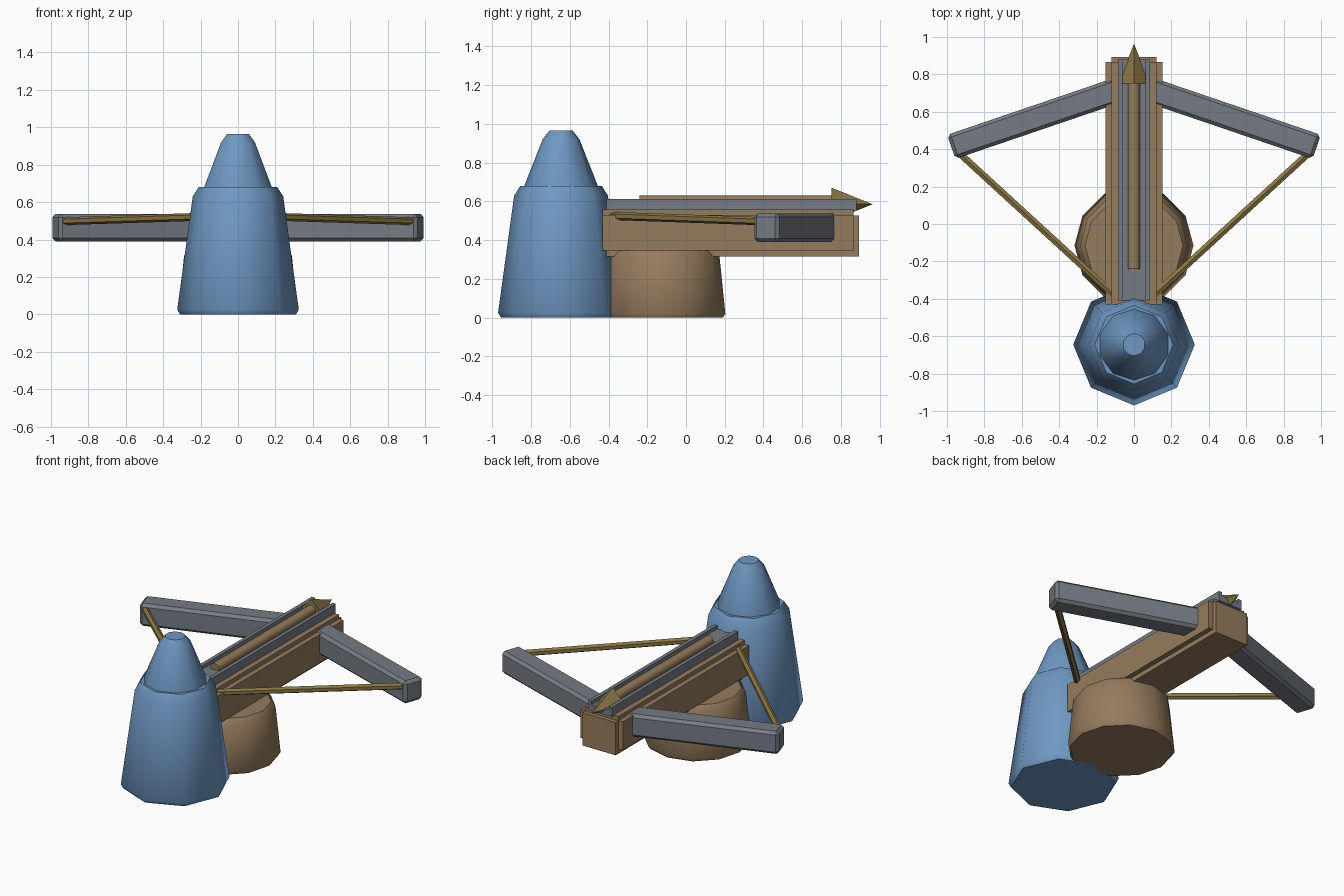
import bpy, bmesh, math
from mathutils import Vector

if "Cube" in bpy.data.objects:
    bpy.data.objects.remove(bpy.data.objects["Cube"], do_unlink=True)


def material(name, rgb):
    m = bpy.data.materials.new(name)
    m.use_nodes = True
    color = (*rgb, 1)
    m.diffuse_color = color
    m.node_tree.nodes["Principled BSDF"].inputs["Base Color"].default_value = color
    return m


BLUE = material("blue cloth", (0.16, 0.31, 0.54))
WOOD = material("brown wood", (0.30, 0.20, 0.11))
METAL = material("grey metal", (0.18, 0.20, 0.23))
GOLD = material("dull gold", (0.26, 0.185, 0.06))


def finish(name, bm, mat, smooth=None):
    bmesh.ops.recalc_face_normals(bm, faces=bm.faces)
    mesh = bpy.data.meshes.new(name)
    bm.to_mesh(mesh)
    bm.free()
    mesh.materials.append(mat)
    obj = bpy.data.objects.new(name, mesh)
    bpy.context.collection.objects.link(obj)
    if smooth:
        bpy.ops.object.select_all(action='DESELECT')
        obj.select_set(True)
        bpy.context.view_layer.objects.active = obj
        bpy.ops.object.shade_smooth_by_angle(angle=math.radians(smooth))
    return obj


def box(name, x, y, z, mat, bevel=0):
    """Box from (min, max) ranges, with optional bevelled edges."""
    bm = bmesh.new()
    bmesh.ops.create_cube(bm, size=1)
    for v in bm.verts:
        v.co = [r[0] if c < 0 else r[1] for c, r in zip(v.co, (x, y, z))]
    if bevel:
        bmesh.ops.bevel(bm, geom=bm.edges[:], offset=bevel, segments=1, affect='EDGES')
    return finish(name, bm, mat)


def lathe(name, profile, y, sides, mat):
    """Stack rings of (radius, height) and close both ends."""
    bm = bmesh.new()
    rings = []
    for r, z in profile:
        angles = [math.tau * i / sides for i in range(sides)]
        rings.append([bm.verts.new((r * math.sin(a), y - r * math.cos(a), z)) for a in angles])
    for low, high in zip(rings, rings[1:]):
        for i in range(sides):
            j = (i + 1) % sides
            bm.faces.new((low[i], low[j], high[j], high[i]))
    bm.faces.new(rings[0])
    bm.faces.new(rings[-1])
    return finish(name, bm, mat, 50)


def rod(name, start, end, r1, r2, sides, mat, smooth=None, turn=0):
    """Cylinder or cone running between two points."""
    a, b = Vector(start), Vector(end)
    bm = bmesh.new()
    bmesh.ops.create_cone(bm, cap_ends=True, segments=sides, radius1=r1, radius2=r2,
                          depth=(b - a).length)
    rotation = (b - a).to_track_quat('Z', 'Y').to_matrix()
    for v in bm.verts:
        p = v.co.copy()
        p.x, p.y = (p.x * math.cos(turn) - p.y * math.sin(turn),
                    p.x * math.sin(turn) + p.y * math.cos(turn))
        v.co = rotation @ p + (a + b) / 2
    return finish(name, bm, mat, smooth)


# Operator: cloaked body and pointed hood
lathe("body", [(0.31, 0), (0.325, 0.025), (0.242, 0.63), (0.21, 0.68)], -0.645, 8, BLUE)
lathe("hood", [(0.19, 0.66), (0.19, 0.68), (0.095, 0.92), (0.06, 0.965)], -0.645, 10, BLUE)

# Pedestal
lathe("pedestal", [(0.305, 0), (0.318, 0.02), (0.288, 0.315), (0.262, 0.345)], -0.115, 12, WOOD)

# Stock: core beam, side planks and top board
box("stock_beam", (-0.12, 0.12), (-0.41, 0.893), (0.315, 0.528), WOOD)
box("top_board", (-0.12, 0.12), (-0.43, 0.865), (0.52, 0.557), WOOD)
for side, label in ((1, "left"), (-1, "right")):
    planks = sorted((side * 0.11, side * 0.152))
    box(label + "_side_plank", planks, (-0.43, 0.865), (0.345, 0.53), WOOD)

# Metal channel that guides the bolt
box("channel_floor", (-0.086, 0.086), (-0.41, 0.88), (0.55, 0.59), METAL)
for side, label in ((1, "left"), (-1, "right")):
    rail = sorted((side * 0.062, side * 0.086))
    box(label + "_channel_rail", rail, (-0.41, 0.88), (0.585, 0.613), METAL)

# Bow limbs swept back, and the string halves
for side, label in ((1, "left"), (-1, "right")):
    limb = box(label + "_bow_limb", sorted((0, side * 1.032)), (-0.068, 0.068),
               (0.39, 0.537), METAL, 0.018)
    limb.location.y = 0.745
    limb.rotation_euler.z = -side * math.radians(18.8)
    rod(label + "_bowstring", (side * 0.93, 0.375, 0.498), (side * 0.09, -0.395, 0.525),
        0.021, 0.021, 6, GOLD)

# Bolt: shaft and four-sided head
rod("bolt_shaft", (0, -0.24, 0.598), (0, 0.78, 0.598), 0.033, 0.033, 8, WOOD, 50)
rod("bolt_head", (0, 0.752, 0.585), (0, 0.963, 0.585), 0.085, 0, 4, GOLD)
